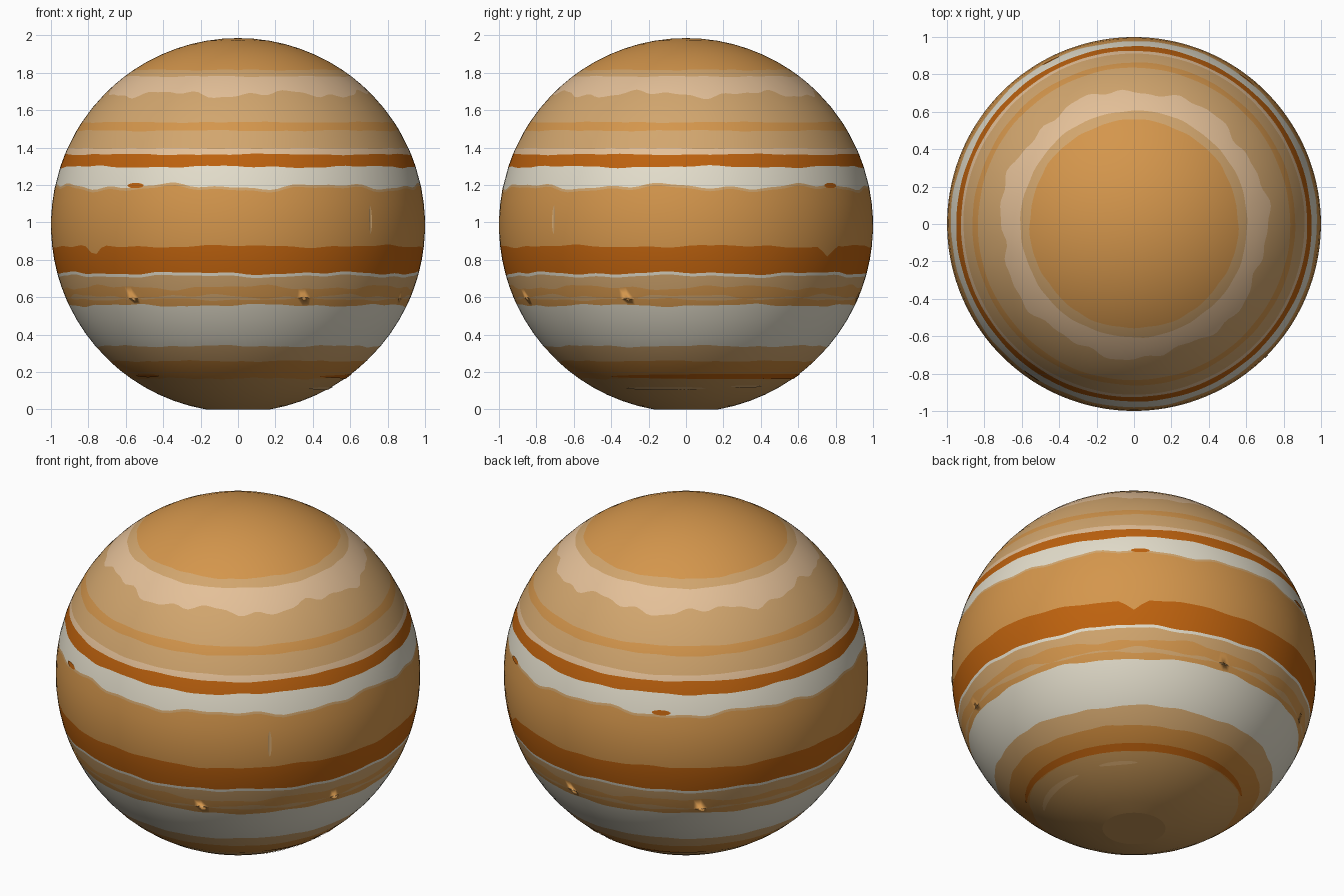
import bpy, math

if "Cube" in bpy.data.objects:
    bpy.data.objects.remove(bpy.data.objects["Cube"])

CZ, R = 0.985, 1.0      # sphere centre height and radius
SEG = 144

def srgb(*c):
    return [((v / 255 + 0.055) / 1.055) ** 2.4 if v > 10 else v / 255 / 12.92 for v in c] + [1]

COLOURS = {
    "orange": (212, 150, 76), "tan": (210, 166, 110), "pale": (228, 192, 152),
    "rust": (190, 98, 14), "cream": (228, 222, 204), "ochre": (196, 148, 86),
    "amber": (200, 134, 58),
}
MATS = {}
for name, c in COLOURS.items():
    MATS[name] = bpy.data.materials.new(name)
    MATS[name].diffuse_color = srgb(*c)
NAMES = list(COLOURS)

# cloud bands from the top down: colour, lower edge height, edge waviness
BANDS = [
    ("orange", 1.815, 0.003), ("tan", 1.78, 0.003), ("pale", 1.685, 0.022),
    ("tan", 1.535, 0.003), ("orange", 1.49, 0.004), ("tan", 1.395, 0.003),
    ("pale", 1.363, 0.004), ("rust", 1.297, 0.007), ("cream", 1.192, 0.018),
    ("tan", 1.178, 0.018), ("orange", 0.872, 0.008), ("rust", 0.728, 0.009),
    ("cream", 0.712, 0.009), ("tan", 0.652, 0.014), ("orange", 0.603, 0.014),
    ("tan", 0.588, 0.008), ("orange", 0.556, 0.008), ("cream", 0.338, 0.006),
    ("tan", 0.258, 0.004), ("amber", 0.165, 0.005), ("ochre", 0.0, 0.0),
]
# notches in the upper edge of the broad rust band (angle in radians)
NOTCHES = [math.radians(a) for a in (-141, 50)]

def wave(t, k):
    return (math.sin(7 * t + k) + 0.6 * math.sin(17 * t + 2.3 * k)
            + 0.4 * math.sin(29 * t + 1.7 * k)) / 1.6

def edge(i, t):
    """Height of the lower edge of band i at angle t."""
    name, z, amp = BANDS[i]
    key = i - 1 if z in (1.178, 0.712) else i     # thin fringes follow the band above
    z += amp * wave(t, key * 1.9)
    if BANDS[i][1] == 0.872:
        for n in NOTCHES:
            d = abs((t - n + math.pi) % (2 * math.pi) - math.pi)
            z -= 0.06 * max(0, 1 - d / 0.08)
    return z

def lat(z):
    return math.asin(max(-1, min(1, (z - CZ) / R)))

def on_sphere(t, la, r=R):
    return (r * math.cos(la) * math.cos(t), r * math.cos(la) * math.sin(t), CZ + r * math.sin(la))

def make(name, verts, faces, ids):
    me = bpy.data.meshes.new(name)
    me.from_pydata(verts, [], faces)
    for m in MATS.values():
        me.materials.append(m)
    for p, k in zip(me.polygons, ids):
        p.material_index = NAMES.index(k)
        p.use_smooth = len(p.vertices) <= 4
    ob = bpy.data.objects.new(name, me)
    bpy.context.collection.objects.link(ob)
    return ob

# banded globe with a flat foot
angles = [2 * math.pi * j / SEG for j in range(SEG)]
verts, faces, ids = [(0, 0, CZ + R)], [], []
rows = 0
for i, (col, z, amp) in enumerate(BANDS):
    top = 1.985 if i == 0 else BANDS[i - 1][1]
    n = max(1, round(math.degrees(lat(top) - lat(z)) / 5))
    for s in range(1, n + 1):
        for t in angles:
            a = math.pi / 2 if i == 0 else lat(edge(i - 1, t))
            b = lat(edge(i, t))
            verts.append(on_sphere(t, a + (b - a) * s / n))
        for j in range(SEG):
            k = (j + 1) % SEG
            if rows == 0:
                faces.append((0, 1 + j, 1 + k))
            else:
                u, v = 1 + (rows - 1) * SEG, 1 + rows * SEG
                faces.append((u + j, v + j, v + k, u + k))
            ids.append(col)
        rows += 1
faces.append([1 + (rows - 1) * SEG + j for j in reversed(range(SEG))])
ids.append("ochre")
make("planet_globe", verts, faces, ids)

def streak(name, a0, a1, z, half, col):
    """Thin lens-shaped cloud lying on the globe between two angles (degrees)."""
    n = 24
    v, f = [], []
    for j in range(n + 1):
        s = j / n
        t = math.radians(a0 + (a1 - a0) * s)
        h = half * (max(0.03, 4 * s * (1 - s)) ** 0.5)
        v += [on_sphere(t, lat(z + h), R + 0.003), on_sphere(t, lat(z - h), R + 0.003)]
        if j:
            f.append((2 * j - 2, 2 * j - 1, 2 * j + 1, 2 * j))
    make(name, v, f, [col] * n)

# small storms below the white band
for i, a in enumerate((-124, 52, 117)):
    streak(f"storm_spot_{i + 1}", a - 3, a + 3, 1.196, 0.014, "rust")
# southern streaks
streak("south_rust_arc", -42, 135, 0.178, 0.014, "rust")
streak("south_rust_dash_1", -155, -135, 0.182, 0.008, "rust")
streak("south_pale_arc", -40, 12, 0.115, 0.008, "tan")
streak("south_pale_dash", 28, 52, 0.125, 0.006, "tan")
# upright sliver near the equator
streak("equator_sliver", -45.6, -44.4, 1.015, 0.075, "tan")

for m in bpy.data.materials:
    if m.users and not m.is_grease_pencil:
        m.use_nodes = True
        m.node_tree.nodes["Principled BSDF"].inputs["Base Color"].default_value = m.diffuse_color
